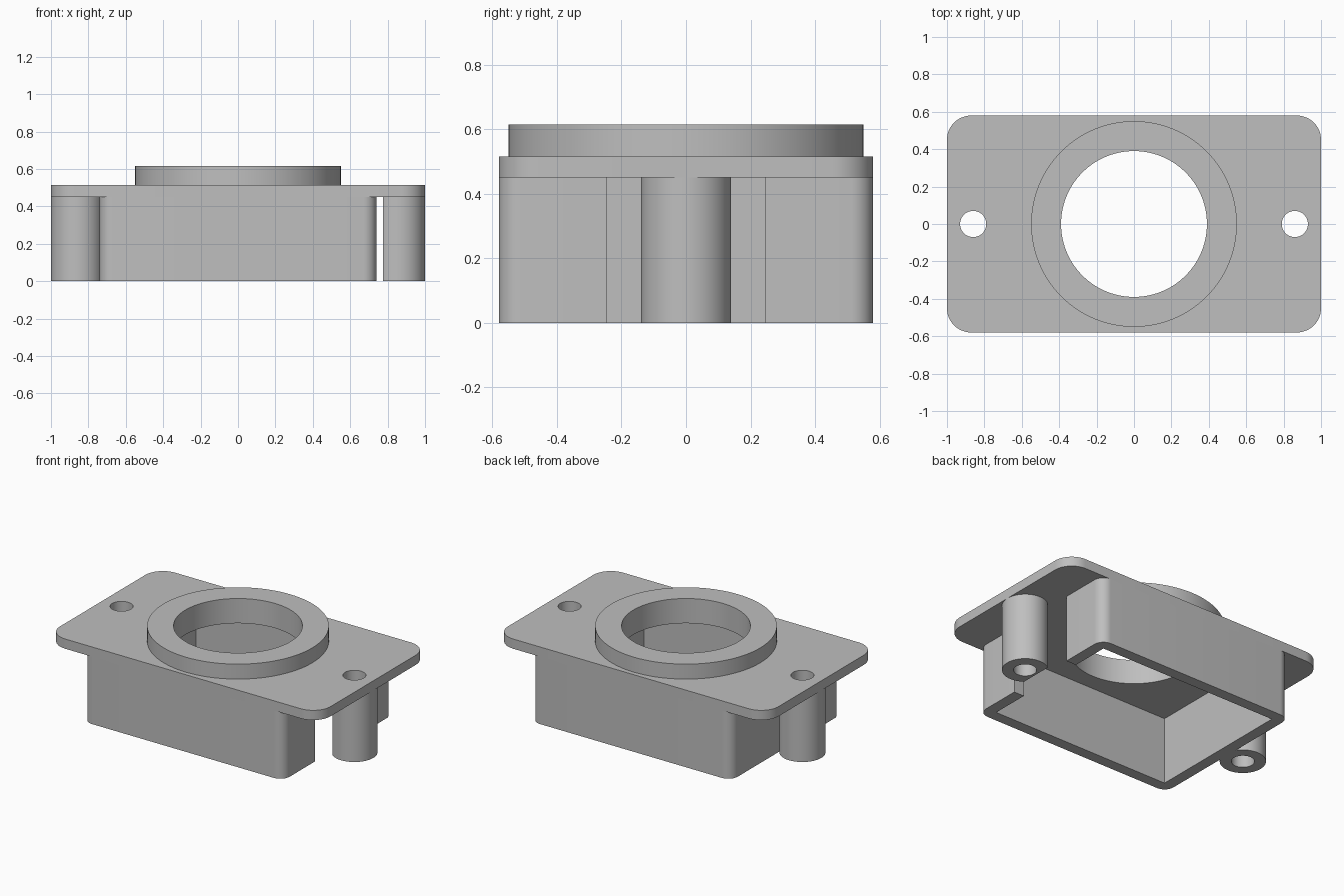
import bpy
import bmesh
from math import acos, cos, pi, radians, sin

cube = bpy.data.objects.get("Cube")
if cube:
    bpy.data.objects.remove(cube, do_unlink=True)

# Overall dimensions
HALF_Y = 0.58
UNDERSIDE, PLATE_TOP, COLLAR_TOP = 0.45, 0.515, 0.615
BOX_X, WALL, SLOT = 0.74, 0.075, 0.245
OPENING_R, COLLAR_R = 0.39, 0.55
POST_X, POST_R, SCREW_R = 0.86, 0.14, 0.07

grey = bpy.data.materials.new("plain_grey")
grey.use_nodes = True
grey.diffuse_color = (0.52, 0.52, 0.52, 1)
grey.node_tree.nodes["Principled BSDF"].inputs["Base Color"].default_value = grey.diffuse_color


def arc(cx, cy, r, start, end, steps):
    angles = [start + (end - start) * i / steps for i in range(steps + 1)]
    return [(cx + r * cos(a), cy + r * sin(a)) for a in angles]


def circle(cx, cy, r, steps=96):
    return arc(cx, cy, r, 0, 2 * pi, steps)[:-1]


def rounded_rect(hx, hy, r):
    points = []
    for i, (sx, sy) in enumerate([(1, 1), (-1, 1), (-1, -1), (1, -1)]):
        points += arc(sx * (hx - r), sy * (hy - r), r, i * pi / 2, (i + 1) * pi / 2, 12)
    return points


def extrude_outline(name, loops, z0, z1):
    """Solid from an outer loop and optional hole loops."""
    bm = bmesh.new()
    edges = []
    for loop in loops:
        verts = [bm.verts.new((x, y, z0)) for x, y in loop]
        edges += [bm.edges.new((v, verts[i - 1])) for i, v in enumerate(verts)]
    bmesh.ops.triangle_fill(bm, edges=edges, use_beauty=True, normal=(0, 0, 1))
    top = bmesh.ops.extrude_face_region(bm, geom=bm.faces[:])["geom"]
    moved = [g for g in top if isinstance(g, bmesh.types.BMVert)]
    bmesh.ops.translate(bm, verts=moved, vec=(0, 0, z1 - z0))
    bmesh.ops.recalc_face_normals(bm, faces=bm.faces[:])
    mesh = bpy.data.meshes.new(name)
    bm.to_mesh(mesh)
    bm.free()
    mesh.materials.append(grey)
    obj = bpy.data.objects.new(name, mesh)
    bpy.context.collection.objects.link(obj)
    bpy.ops.object.select_all(action="DESELECT")
    obj.select_set(True)
    bpy.context.view_layer.objects.active = obj
    bpy.ops.object.shade_smooth_by_angle(angle=radians(30))
    return obj


# Flange plate with central opening and two screw holes
extrude_outline("flange_plate", [
    rounded_rect(1, HALF_Y, 0.13),
    circle(0, 0, OPENING_R),
    circle(POST_X, 0, SCREW_R, 48),
    circle(-POST_X, 0, SCREW_R, 48),
], UNDERSIDE, PLATE_TOP)

# Raised collar around the opening
extrude_outline("collar", [circle(0, 0, COLLAR_R), circle(0, 0, OPENING_R)],
                PLATE_TOP, COLLAR_TOP)

# Open-bottomed housing wall, slotted on the +x end
ix, iy = BOX_X - WALL, HALF_Y - WALL
wall = [(BOX_X, SLOT)] + rounded_rect(BOX_X, HALF_Y, 0.07) + [(BOX_X, -SLOT)]
wall += [(ix, -SLOT), (ix, -iy), (-ix, -iy), (-ix, iy), (ix, iy), (ix, SLOT)]
extrude_outline("housing_wall", [wall], 0, UNDERSIDE)

# Screw posts, each flattened on the side facing the housing
for name, side, flat_x in [("left_post", 1, 0.775), ("right_post", -1, BOX_X)]:
    reach = acos((flat_x - POST_X) / POST_R)
    outline = arc(POST_X, 0, POST_R, -reach, reach, 64)
    loops = [outline, circle(POST_X, 0, SCREW_R, 48)]
    extrude_outline(name, [[(side * x, y) for x, y in lp] for lp in loops], 0, UNDERSIDE)
